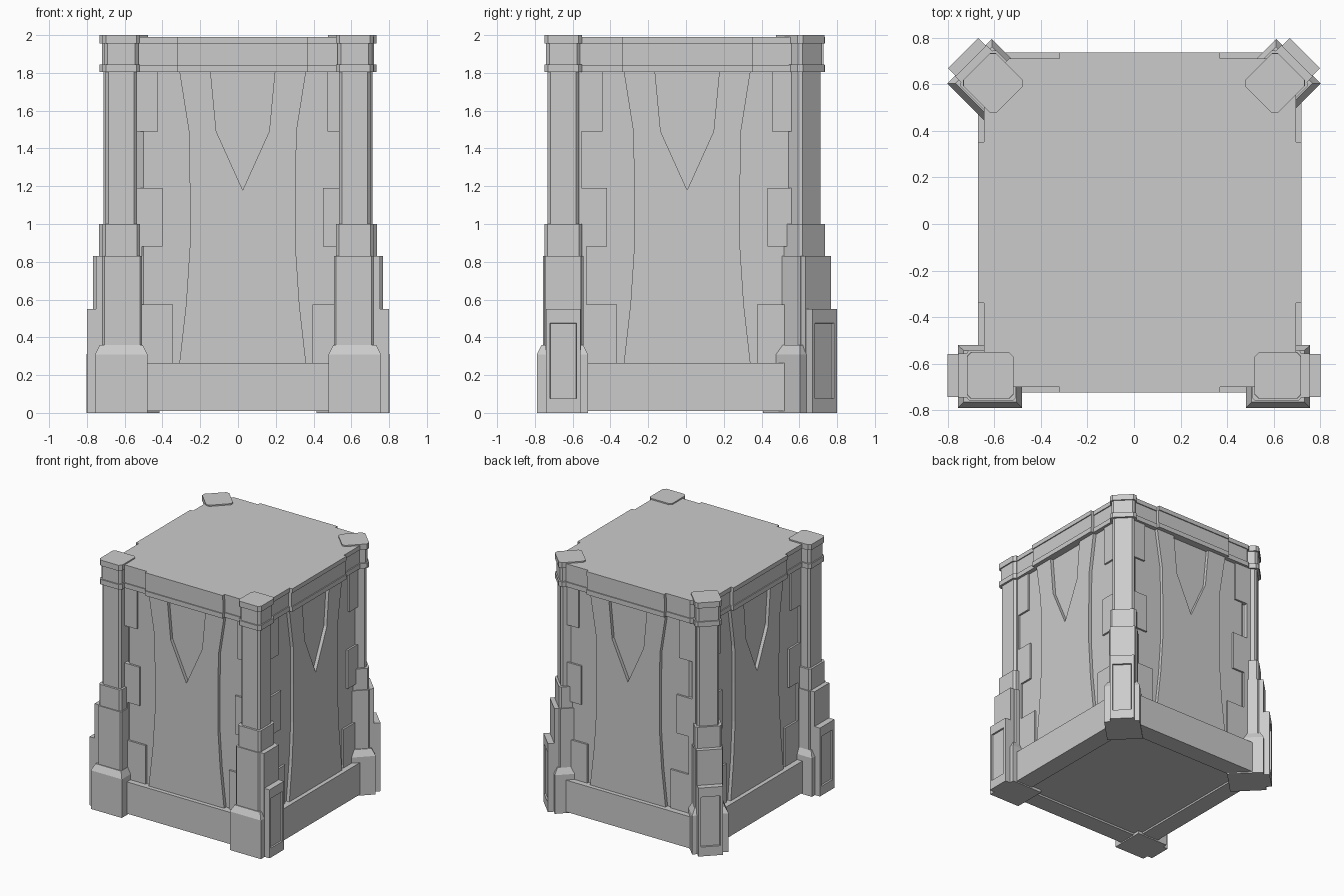
import bpy, bmesh
from math import pi
from mathutils import Matrix, Vector

if "Cube" in bpy.data.objects:
    bpy.data.objects.remove(bpy.data.objects["Cube"])

CX, CY = 0.025, 0.006        # body centre
HX, HY = 0.695, 0.73         # body outer half sizes


def finish(bm, name, mat=Matrix()):
    bm.transform(mat)
    bmesh.ops.recalc_face_normals(bm, faces=bm.faces)
    me = bpy.data.meshes.new(name)
    bm.to_mesh(me)
    bm.free()
    ob = bpy.data.objects.new(name, me)
    bpy.context.collection.objects.link(ob)
    return ob


def extrude(bm, pts, vec):
    """Closed solid from a planar outline pushed along vec."""
    f = bm.faces.new([bm.verts.new(p) for p in pts])
    r = bmesh.ops.extrude_face_region(bm, geom=[f], use_keep_orig=True)
    vs = [g for g in r["geom"] if isinstance(g, bmesh.types.BMVert)]
    bmesh.ops.translate(bm, verts=vs, vec=vec)
    return vs


def block(bm, x0, x1, y0, y1, z0, z1, c=0.0):
    """Box with optional chamfered vertical edges."""
    if c:
        pts = [(x0 + c, y0), (x1 - c, y0), (x1, y0 + c), (x1, y1 - c),
               (x1 - c, y1), (x0 + c, y1), (x0, y1 - c), (x0, y0 + c)]
    else:
        pts = [(x0, y0), (x1, y0), (x1, y1), (x0, y1)]
    return extrude(bm, [(x, y, z0) for x, y in pts], (0, 0, z1 - z0))


def body_layer(name, inset, z0, z1):
    bm = bmesh.new()
    hx, hy = HX - inset, HY - inset
    block(bm, -hx, hx, -hy, hy, z0, z1, 0.11)
    return bm, name


# Core walls and cornice layers
T = Matrix.Translation((CX, CY, 0))
layers = [("core_walls", 0.06, 0.2, 1.95), ("cornice_lower_lip", 0.025, 1.805, 1.843),
          ("cornice_frieze", 0.033, 1.84, 1.957), ("cornice_top_slab", 0.025, 1.955, 1.99)]
for name, inset, z0, z1 in layers:
    bm, n = body_layer(name, inset, z0, z1)
    finish(bm, n, T)

# Plinth with a recessed panel underneath
bm, n = body_layer("plinth", 0.0, 0.01, 0.265)
bm.faces.ensure_lookup_table()
bottom = min(bm.faces, key=lambda f: f.calc_center_median().z)
bmesh.ops.inset_region(bm, faces=[bottom], thickness=0.16, depth=0)
bmesh.ops.inset_region(bm, faces=[bottom], thickness=0.005, depth=0)
bmesh.ops.translate(bm, verts=bottom.verts[:], vec=(0, 0, 0.012))
finish(bm, n, T)

# Wall panel outline: waisted sides with a pointed notch at the top
side = [(0.335, 0.265), (0.3, 0.575), (0.28, 0.88), (0.28, 1.49 - 0.3), (0.285, 1.49), (0.335, 1.806)]
notch = [(0.17, 1.806), (0.14, 1.49)]
right = side + notch
outline = right + [(0, 1.18)] + [(-u, z) for u, z in reversed(right)]

# Stone rows beside the panel: inner edge, bottom, top
bricks = [(0.37, 0.265, 0.575), (0.533, 0.575, 0.88), (0.425, 0.88, 1.19),
          (0.56, 1.19, 1.49), (0.448, 1.49, 1.806)]

for k, label in enumerate(["front", "right", "back", "left"]):
    along, out = (HX, HY) if k % 2 == 0 else (HY, HX)
    M = T @ Matrix.Rotation(k * pi / 2, 4, "Z")

    bm = bmesh.new()
    extrude(bm, [(u, -(out - 0.05), z) for u, z in outline], (0, -0.027 + 0.01, 0))
    # close the back of the panel into the wall
    extrude(bm, [(u, -(out - 0.065), z) for u, z in outline], (0, -0.02, 0))
    finish(bm, label + "_wall_panel", M)

    bm = bmesh.new()
    for s in (-1, 1):
        for inner, z0, z1 in bricks:
            a, b = sorted((s * inner, s * (along - 0.1)))
            block(bm, a, b, -(out - 0.045), -(out - 0.08), z0, z1)
    finish(bm, label + "_wall_stones", M)

    # Raised middle part of the cornice
    bm = bmesh.new()
    for d, z0, z1 in [(0.0, 1.805, 1.843), (0.008, 1.84, 1.957), (0.0, 1.955, 1.99)]:
        block(bm, -0.345, 0.345, -(out - d), -(out - 0.1), z0, z1)
    finish(bm, label + "_cornice_middle", M)


def pillar(name, x, y, angle, flip):
    bm = bmesh.new()
    # shaft, collars and cap
    for h, z0, z1, c in [(0.083, 0.3, 1.96, 0.016), (0.1, 0.8, 1.0, 0.016),
                         (0.1, 1.805, 1.845, 0.02), (0.09, 1.84, 1.96, 0.018),
                         (0.1, 1.955, 2.0, 0.02)]:
        block(bm, -h, h, -h, h, z0, z1, c)
    # lower shaft and its side pilaster
    block(bm, -0.1, 0.11, -0.108, 0.108, 0.02, 0.83, 0.01)
    block(bm, -0.135, 0.0, -0.095, 0.095, 0.02, 0.83)
    # foot with sloped top
    block(bm, -0.138, 0.138, -0.14, 0.13, 0, 0.31)
    top = block(bm, -0.138, 0.138, -0.14, 0.13, 0.31, 0.36)
    for v in top:
        v.co.x *= 0.82
        v.co.y *= 0.82
    # side slab with sunken panel
    before = set(bm.faces)
    block(bm, -0.182, 0.0, -0.092, 0.092, 0, 0.55)
    bm.normal_update()
    face = min((f for f in bm.faces if f not in before),
               key=lambda f: f.calc_center_median().x)
    bmesh.ops.inset_region(bm, faces=[face], thickness=0.03, depth=0)
    for v in face.verts:
        v.co.z = 0.275 + (0.2 if v.co.z > 0.275 else -0.2)
    bmesh.ops.inset_region(bm, faces=[face], thickness=0.003, depth=0)
    bmesh.ops.translate(bm, verts=face.verts[:], vec=(0.012, 0, 0))
    M = Matrix.Translation((x, y, 0)) @ Matrix.Rotation(angle, 4, "Z")
    if flip:
        M = Matrix.Scale(-1, 4, Vector((1, 0, 0))) @ M
    finish(bm, name, M)


# Four corner pillars: the back pair is turned to the diagonal
for flip, s in ((False, "left"), (True, "right")):
    pillar("front_" + s + "_pillar", -0.618, -0.65, 0, flip)
    pillar("back_" + s + "_pillar", -0.605, 0.605, -pi / 4, flip)
